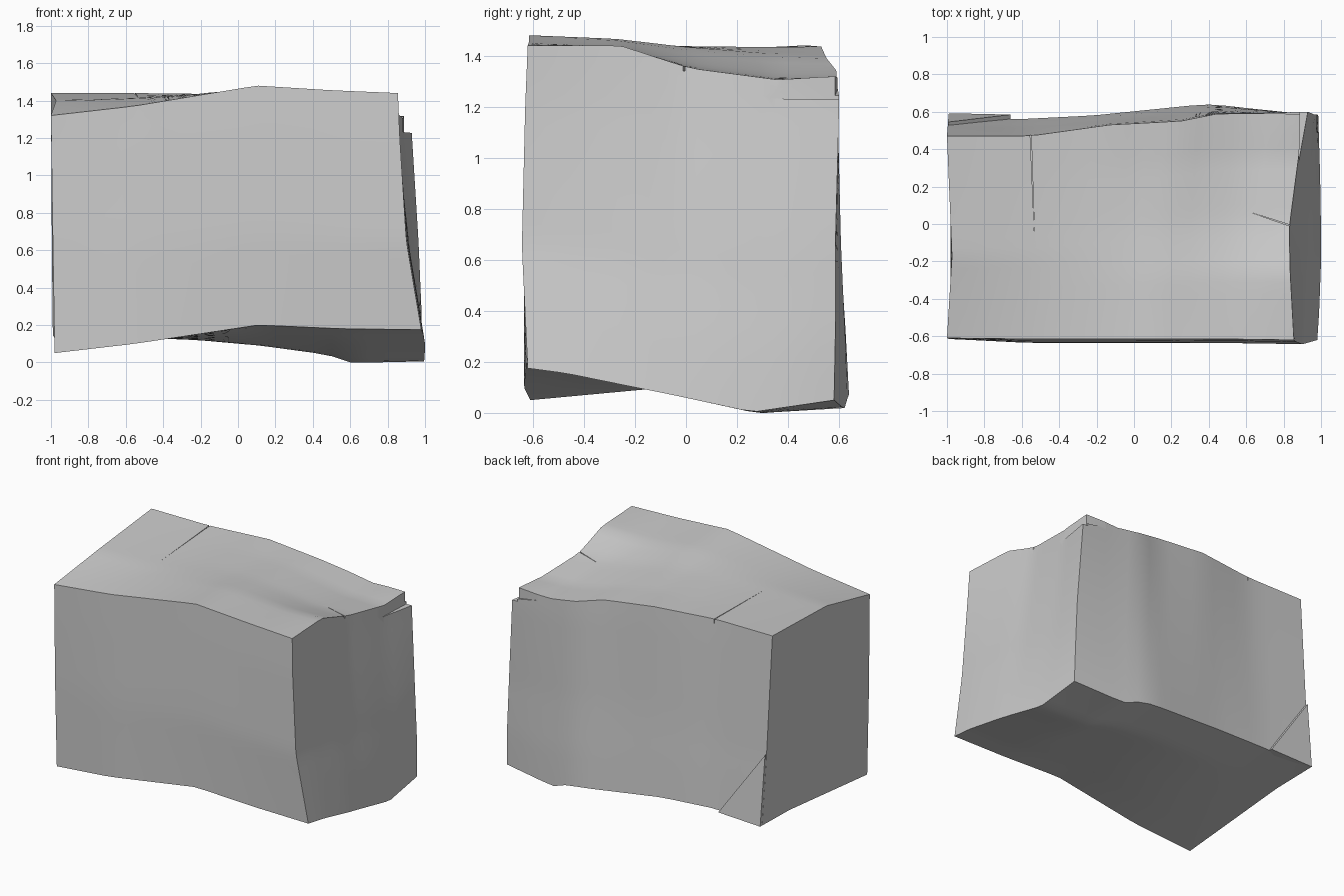
import bpy, bmesh
from mathutils import Vector

cube = bpy.data.objects.get("Cube")
if cube:
    bpy.data.objects.remove(cube, do_unlink=True)

STEPS = 20

stone = bpy.data.materials.new("grey_stone")
stone.use_nodes = True
stone.diffuse_color = (0.6, 0.6, 0.6, 1)
stone.node_tree.nodes["Principled BSDF"].inputs["Base Color"].default_value = (0.6, 0.6, 0.6, 1)


def make_object(name, bm):
    mesh = bpy.data.meshes.new(name)
    bmesh.ops.recalc_face_normals(bm, faces=bm.faces)
    bm.to_mesh(mesh)
    bm.free()
    mesh.materials.append(stone)
    obj = bpy.data.objects.new(name, mesh)
    bpy.context.collection.objects.link(obj)
    return obj


def hull(name, points):
    """Convex chip or cutter around a few points."""
    bm = bmesh.new()
    verts = [bm.verts.new(p) for p in points]
    bmesh.ops.convex_hull(bm, input=verts)
    return make_object(name, bm)


def crack(name, tip, mouth, width, floor):
    """Thin upright wedge that slits the top from a tip to an edge."""
    a, b = Vector(tip), Vector(mouth)
    side = (b - a).orthogonal().normalized() * width / 2
    return hull(name, [(p.x, p.y, z) for p in (a, b - side, b + side) for z in (floor, 1.6)])


def along(path, t):
    """Point on a polyline at a fraction of its length."""
    pts = [Vector(p) for p in path]
    left = t * sum((b - a).length for a, b in zip(pts, pts[1:]))
    for a, b in zip(pts, pts[1:]):
        span = (b - a).length
        if left <= span:
            return a.lerp(b, left / span)
        left -= span
    return pts[-1]


def bend(path, t):
    """How far a polyline strays from its straight chord."""
    return along(path, t) - Vector(path[0]).lerp(Vector(path[-1]), t)


def patch(bm, low, high, start, end, fade=1):
    """Surface blended between four edge lines; fade keeps side bends local."""
    grid = []
    for j in range(STEPS + 1):
        v, row = j / STEPS, []
        for i in range(STEPS + 1):
            u = i / STEPS
            rails = along(low, u).lerp(along(high, u), v)
            sides = bend(start, v) * (1 - u) ** fade + bend(end, v) * u ** fade
            row.append(bm.verts.new(rails + sides))
        grid.append(row)
    for r, s in zip(grid, grid[1:]):
        for i in range(STEPS):
            bm.faces.new((r[i], r[i + 1], s[i + 1], s[i]))


# Corners of the block: front/back, bottom/top, at -x then +x
fb0, fb1 = (-.98, -.61, .05), (.98, -.62, .175)
ft0, ft1 = (-1, -.61, 1.32), (.855, -.62, 1.44)
bb0, bb1 = (-.99, .57, .145), (.985, .58, .05)
bt0, bt1 = (-1, .47, 1.44), (.925, .6, 1.32)

# Weathered edge lines, each running towards +x, +y or +z
front_low = [fb0, (-.55, -.635, .1), (.11, -.625, .2), (.55, -.62, .18), fb1]
front_high = [ft0, (-.56, -.615, 1.37), (.1, -.615, 1.48), (.5, -.615, 1.455), ft1]
back_low = [bb0, (-.62, .56, .16), (-.22, .58, .14), (.37, .64, .075), (.47, .635, .065),
            (.6, .62, .015), bb1]
back_high = [bt0, (-.56, .47, 1.44), (-.13, .53, 1.435), (.25, .55, 1.39), (.45, .59, 1.34),
             (.64, .59, 1.31), bt1]
low_a = [fb0, (-.98, .25, .13), bb0]
low_b = [fb1, (.99, -.47, .155), (1, -.2, .1), (1, -.05, .07), (.995, .26, .003), bb1]
high_a = [ft0, (-.973, -.17, 1.4), bt0]
high_b = [ft1, (.835, -.26, 1.44), (.83, -.03, 1.365), (.835, .02, 1.35), (.88, .36, 1.305), bt1]
front_a = [fb0, (-.99, -.615, .65), ft0]
front_b = [fb1, (.9, -.643, .65), (.865, -.63, 1.2), ft1]
back_a = [bb0, (-.995, .53, .6), bt0]
back_b = [bb1, (.98, .585, .3), (.965, .585, .65), (.93, .6, 1.21), bt1]

bm = bmesh.new()
for edges in ((front_low, front_high, front_a, front_b),
              (back_low, back_high, back_a, back_b),
              (low_a, high_a, front_a, back_a),
              (low_b, high_b, front_b, back_b),
              (front_low, back_low, low_a, low_b),
              (front_high, back_high, high_a, high_b, 3)):
    patch(bm, *edges)
bmesh.ops.remove_doubles(bm, verts=bm.verts, dist=0.0005)
block = make_object("stone_block", bm)

# Broken ledge around the +x back top corner, and two cracks in the top
cutters = [
    hull("side_ledge_cutter", [(.872, -.14, 1.24), (.89, .7, 1.225), (1.2, .7, 1.225),
                               (1.2, -.14, 1.24), (.872, -.14, 1.6), (.89, .7, 1.6),
                               (1.2, .7, 1.6), (1.2, -.14, 1.6)]),
    hull("back_ledge_cutter", [(x, y, z) for x, inner, floor in ((.64, .6, 1.29), (.96, .58, 1.23))
                               for y in (inner, .8) for z in (floor, 1.6)]),
    crack("back_crack_cutter", (-.53, -.12, 0), (-.557, .6, 0), .01, 1.41),
    crack("side_crack_cutter", (.63, .06, 0), (.9, -.03, 0), .012, 1.34),
]
bpy.context.view_layer.objects.active = block
for cutter in cutters:
    cutter.hide_render = True
    cut = block.modifiers.new("cut", 'BOOLEAN')
    cut.operation, cut.solver, cut.object = 'DIFFERENCE', 'EXACT', cutter
    bpy.ops.object.modifier_apply(modifier=cut.name)
    bpy.data.objects.remove(cutter, do_unlink=True)

# Proud flake on the lower back corner at -x
flake = hull("corner_flake", [(-.995, .545, .63), (-.99, .592, .145), (-.66, .585, .155),
                              (-.985, .5, .63), (-.98, .3, .15), (-.66, .5, .165)])

for obj in (block, flake):
    bpy.ops.object.select_all(action='DESELECT')
    obj.select_set(True)
    bpy.context.view_layer.objects.active = obj
    bpy.ops.object.shade_smooth_by_angle(angle=0.6)
